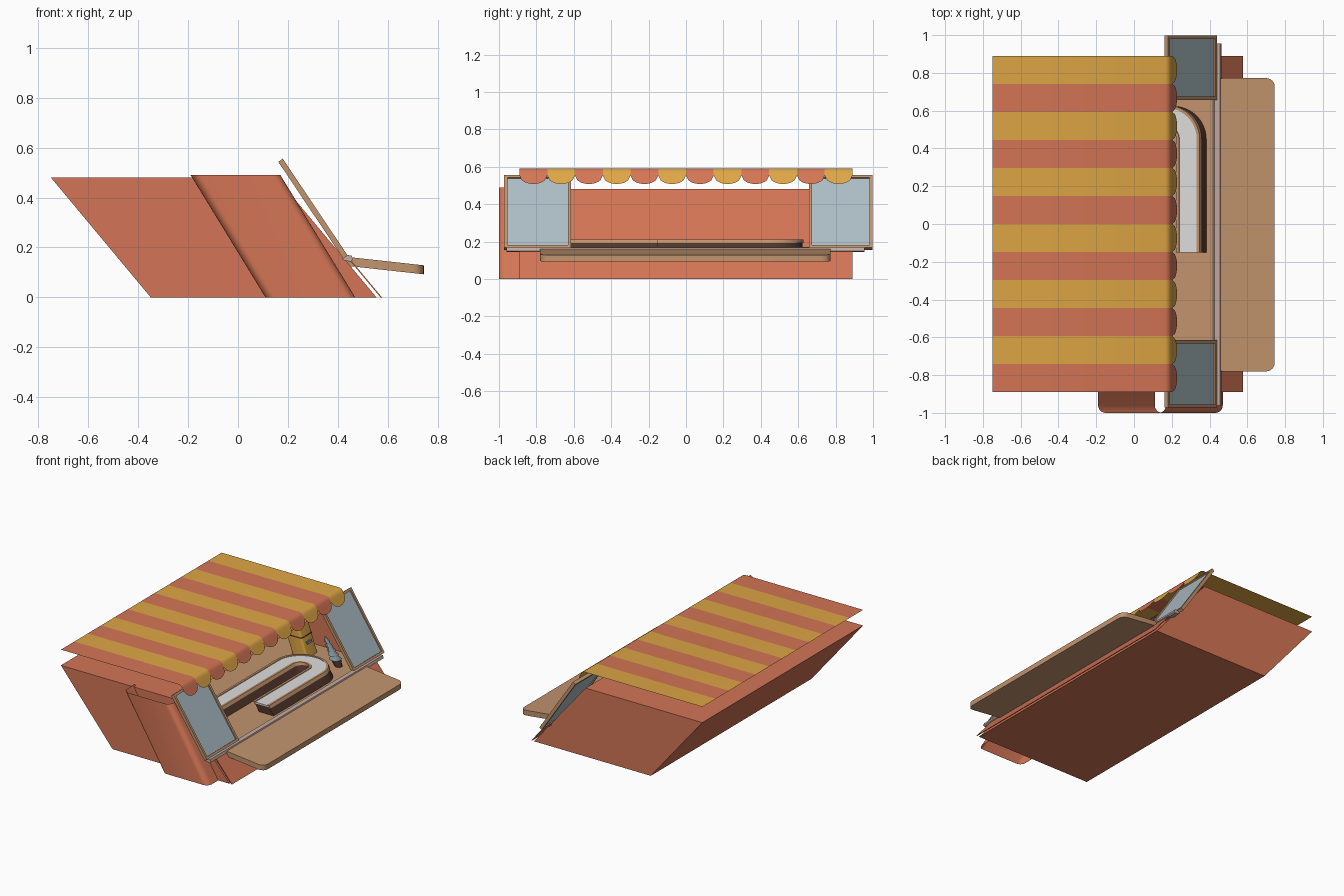
import bpy, bmesh, math
from mathutils import Vector

if "Cube" in bpy.data.objects:
    bpy.data.objects.remove(bpy.data.objects["Cube"])


def mat(name, r, g, b):
    m = bpy.data.materials.new(name)
    m.diffuse_color = tuple(((c + 0.055) / 1.055) ** 2.4 for c in (r, g, b)) + (1,)
    m.use_nodes = True
    m.node_tree.nodes["Principled BSDF"].inputs["Base Color"].default_value = m.diffuse_color
    return m


RED = mat("terracotta red", .83, .46, .335)
YEL = mat("mustard yellow", .87, .65, .27)
TAN = mat("tan wood", .76, .58, .43)
GLASS = mat("pale blue glass", .67, .74, .77)
BELT = mat("light grey belt", .87, .87, .87)
RAIL = mat("pinkish grey", .76, .67, .63)
DARK = mat("dark brown", .32, .21, .17)
LEAF = mat("blue grey leaf", .48, .56, .59)


def add(name, verts, faces, mats, smooth=False):
    me = bpy.data.meshes.new(name)
    me.from_pydata([tuple(v) for v in verts], [], faces)
    ob = bpy.data.objects.new(name, me)
    bpy.context.collection.objects.link(ob)
    for m in mats if isinstance(mats, list) else [mats]:
        me.materials.append(m)
    bm = bmesh.new()
    bm.from_mesh(me)
    bmesh.ops.recalc_face_normals(bm, faces=bm.faces)
    bm.to_mesh(me)
    bm.free()
    if smooth:
        bpy.context.view_layer.objects.active = ob
        ob.select_set(True)
        bpy.ops.object.shade_smooth_by_angle(angle=math.radians(40))
        ob.select_set(False)
    return ob


def loft(name, a, b, m, caps=True, closed=True, smooth=False):
    """Join two matching outlines."""
    n = len(a)
    f = [(i, (i + 1) % n, n + (i + 1) % n, n + i) for i in range(n if closed else n - 1)]
    if caps:
        f += [tuple(range(n))[::-1], tuple(range(n, 2 * n))]
    return add(name, list(a) + list(b), f, m, smooth)


def prism(name, prof, y0, y1, m, **k):
    """Extrude an xz profile along y."""
    return loft(name, [(x, y0, z) for x, z in prof], [(x, y1, z) for x, z in prof], m, **k)


def round_rect(x0, x1, y0, y1, r, n=6):
    pts = []
    for i, (cx, cy) in enumerate([(x1 - r, y1 - r), (x0 + r, y1 - r), (x0 + r, y0 + r), (x1 - r, y0 + r)]):
        for j in range(n + 1):
            a = math.pi / 2 * (i + j / n)
            pts.append((cx + r * math.cos(a), cy + r * math.sin(a)))
    return pts


# Leaning body shell: floor, back, sides, roof, front open above the counter
Y = .89
prof = [(.555, 0), (-.35, 0), (-.75, .48), (.155, .48), (.422, .16)]
n = len(prof)
verts = [(x, s * Y, z) for s in (-1, 1) for x, z in prof]
faces = [tuple(range(n)), tuple(range(n, 2 * n))]
faces += [(i, i + 1, n + i + 1, n + i) for i in range(3)] + [(4, 0, n, n + 4)]
add("body_shell", verts, faces, RED)
prism("front_panel", [(.577, 0), (.571, 0), (.438, .16), (.444, .16)], -Y, Y, RED)
prism("counter_floor", [(-.46, .14), (.43, .14), (.425, .146), (-.465, .146)], -.885, .885, TAN)

# Open side column, a sheared tube with rounded outer corners
u = [(.47, -.87)] + [(.43 + .04 * math.cos(-a), -.96 + .04 * math.sin(-a))
                     for a in [math.pi / 2 * i / 6 for i in range(7)]]
u += [(.15 - .04 * math.sin(a), -.96 - .04 * math.cos(a))
      for a in [math.pi / 2 * i / 6 for i in range(7)]] + [(.11, -.87)]
loft("side_column", [(x, y, 0) for x, y in u], [(x - .3, y, .49) for x, y in u], RED,
     caps=False, closed=False, smooth=True)

# Rail and drop shelf
prism("counter_rail", [(.418, .15), (.45, .143), (.462, .15), (.455, .168), (.425, .17)], -.96, .955, RAIL)
sh = round_rect(.425, .745, -.78, .772, .045)
top = [(x, y, .163 - .11 * (x - .43)) for x, y in sh]
loft("drop_shelf", [(x, y, z - .036) for x, y, z in top], top, TAN, smooth=True)

# Striped awning with a scalloped front edge
verts, faces, cols = [], [], []
W, S = 2 * Y / 12, 12
for k in range(12):
    y0 = -Y + k * W
    rows = []
    for i in range(S + 1):
        t = i / S
        y = y0 + W * t
        d = math.sqrt(max(0, 1 - (2 * t - 1) ** 2))
        line = [(-.75, .59), (.165, .59), (.182, .584), (.192, .571), (.202, .553),
                (.202 + .026 * d, .553 - .045 * d)]
        rows.append(len(verts))
        verts += [(x, y, z) for x, z in line]
    for a, b in zip(rows, rows[1:]):
        for j in range(5):
            faces.append((a + j, a + j + 1, b + j + 1, b + j))
            cols.append(k % 2)
aw = add("striped_awning", verts, faces, [RED, YEL], smooth=True)
for p, c in zip(aw.data.polygons, cols):
    p.material_index = c

# Leaning windows: four frame bars and a pane
base, tip = Vector((.428, .16)), Vector((.168, .548))
up = (tip - base).normalized()
nor = Vector((up.y, -up.x))
L = (tip - base).length


def slab(a, b, d0, d1):
    return [tuple(base + up * p + nor * q) for p, q in ((a, d0), (b, d0), (b, d1), (a, d1))]


for side, y0, y1 in (("left", -.972, -.615), ("right", .657, .997)):
    f = .017
    prism(side + "_window_sill", slab(0, f, -.008, .014), y0, y1, TAN)
    prism(side + "_window_head", slab(L - f, L, -.008, .014), y0, y1, TAN)
    prism(side + "_window_jamb_a", slab(0, L, -.008, .014), y0, y0 + f, TAN)
    prism(side + "_window_jamb_b", slab(0, L, -.008, .014), y1 - f, y1, TAN)
    prism(side + "_window_glass", slab(.01, L - .01, -.001, .005), y0 + .01, y1 - .01, GLASS)

# J-shaped conveyor
R, CX, CY = .1175, .1675, .45
path = [((.05, -.86), (-1, 0))]
for i in range(25):
    a = math.pi * (1 - i / 24)
    path.append(((CX + R * math.cos(a), CY + R * math.sin(a)), (math.cos(a), math.sin(a))))
path.append(((.285, -.152), (1, 0)))


def ribbon(name, o0, o1, z0, z1, m):
    v = []
    for (x, y), (nx, ny) in path:
        for o, z in ((o0, z0), (o1, z0), (o1, z1), (o0, z1)):
            v.append((x + nx * o + .65 * (.21 - z), y + ny * o, z))
    k = len(path)
    fs = [(4 * i + j, 4 * i + (j + 1) % 4, 4 * i + 4 + (j + 1) % 4, 4 * i + 4 + j)
          for i in range(k - 1) for j in range(4)]
    add(name, v, fs + [(0, 1, 2, 3), tuple(4 * k - 4 + j for j in range(4))], m, True)


ribbon("conveyor_base", -.056, .056, .143, .197, DARK)
ribbon("conveyor_belt", -.047, .047, .195, .206, BELT)
ribbon("conveyor_inner_rim", -.062, -.047, .192, .21, TAN)
ribbon("conveyor_outer_rim", .047, .062, .192, .21, TAN)


# Small yellow cabinet with a divider and handle
def block(name, x0, x1, y0, y1, z0, z1, m, r=.002):
    q = round_rect(x0, x1, y0, y1, r, 4)
    loft(name, [(x - .35 * (z0 - .146), y, z0) for x, y in q],
         [(x - .35 * (z1 - .146), y, z1) for x, y in q], m, smooth=True)


block("cabinet", -.06, .06, .68, .80, .146, .42, YEL, .015)
block("cabinet_divider", -.062, .062, .678, .802, .27, .276, DARK, .015)
block("cabinet_handle", .058, .07, .715, .765, .225, .24, LEAF)

# Potted plant: pot and tapering leaf tiers
def cone(name, x, y, z, r0, r1, h, m, s=12):
    ring = [(math.cos(2 * math.pi * i / s), math.sin(2 * math.pi * i / s)) for i in range(s)]
    loft(name, [(x + r0 * a, y + r0 * b, z) for a, b in ring],
         [(x - .5 * h + r1 * a, y + r1 * b, z + h) for a, b in ring], m, smooth=True)


cone("plant_pot", .29, .70, .146, .024, .034, .045, DARK)
for i in range(5):
    cone("leaf_tier_%d" % (i + 1), .265 - .016 * i, .70, .19 + .026 * i,
         .042 - .006 * i, .016 - .003 * i, .03, LEAF, 8)
